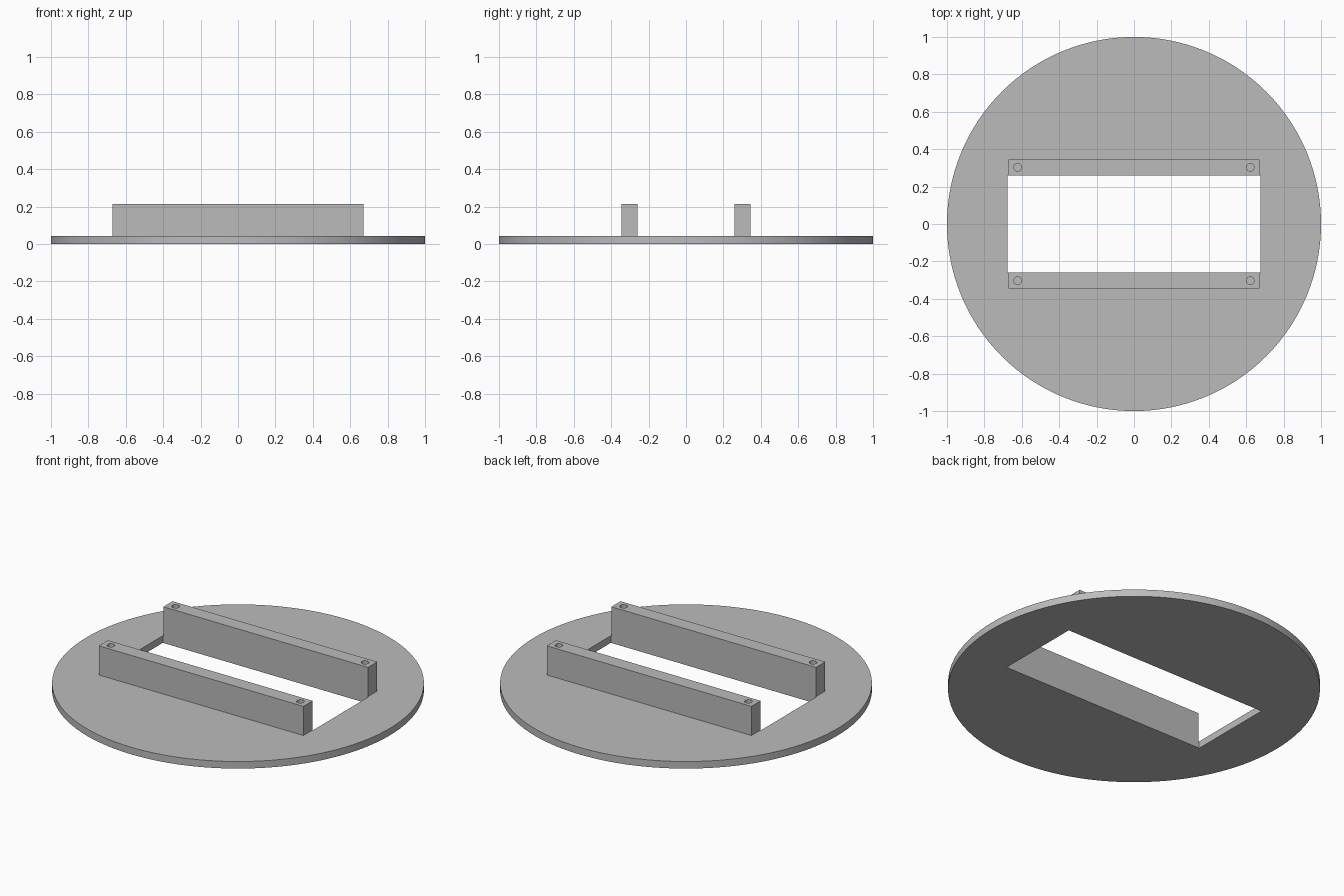
import bpy
import math

cube = bpy.data.objects.get("Cube")
if cube:
    bpy.data.objects.remove(cube, do_unlink=True)

PLATE_TOP = 0.042
RAIL_TOP = 0.215
SLOT_X, SLOT_Y = 0.676, 0.26
RAIL_X, RAIL_Y = 0.672, 0.346
HOLE_X, HOLE_Y = 0.622, 0.303
HOLE_RADIUS, HOLE_DEPTH = 0.021, 0.13

grey = bpy.data.materials.new("plain grey")
grey.use_nodes = True
colour = (0.5, 0.5, 0.5, 1)
grey.diffuse_color = colour
grey.node_tree.nodes["Principled BSDF"].inputs["Base Color"].default_value = colour


def finish(name):
    obj = bpy.context.object
    obj.name = name
    obj.data.materials.append(grey)
    bpy.ops.object.transform_apply(location=False, rotation=False, scale=True)
    return obj


def box(name, low, high):
    centre = [(a + b) / 2 for a, b in zip(low, high)]
    bpy.ops.mesh.primitive_cube_add(size=1, location=centre)
    bpy.context.object.scale = [b - a for a, b in zip(low, high)]
    return finish(name)


def cylinder(name, radius, x, y, bottom, top, sides):
    bpy.ops.mesh.primitive_cylinder_add(
        vertices=sides, radius=radius, depth=top - bottom,
        location=(x, y, (bottom + top) / 2))
    return finish(name)


def cut(obj, cutter):
    cutter.hide_render = True
    mod = obj.modifiers.new("cut", "BOOLEAN")
    mod.operation = "DIFFERENCE"
    mod.solver = "EXACT"
    mod.object = cutter
    bpy.context.view_layer.objects.active = obj
    bpy.ops.object.modifier_apply(modifier=mod.name)
    bpy.data.objects.remove(cutter, do_unlink=True)


def smooth(obj):
    bpy.ops.object.select_all(action="DESELECT")
    obj.select_set(True)
    bpy.context.view_layer.objects.active = obj
    bpy.ops.object.shade_smooth_by_angle(angle=math.radians(30))


# Round base plate with a rectangular opening
plate = cylinder("base_plate", 1, 0, 0, 0, PLATE_TOP, 128)
cut(plate, box("slot_cutter", (-SLOT_X, -SLOT_Y, -0.1), (SLOT_X, SLOT_Y, 0.1)))
smooth(plate)

# Upright rails along the long edges, each with two blind screw holes
for name, side in (("front_rail", -1), ("back_rail", 1)):
    near, far = sorted((side * SLOT_Y, side * RAIL_Y))
    rail = box(name, (-RAIL_X, near, PLATE_TOP), (RAIL_X, far, RAIL_TOP))
    for x in (-HOLE_X, HOLE_X):
        cut(rail, cylinder("hole_cutter", HOLE_RADIUS, x, side * HOLE_Y,
                           RAIL_TOP - HOLE_DEPTH, RAIL_TOP + 0.1, 32))
    smooth(rail)
